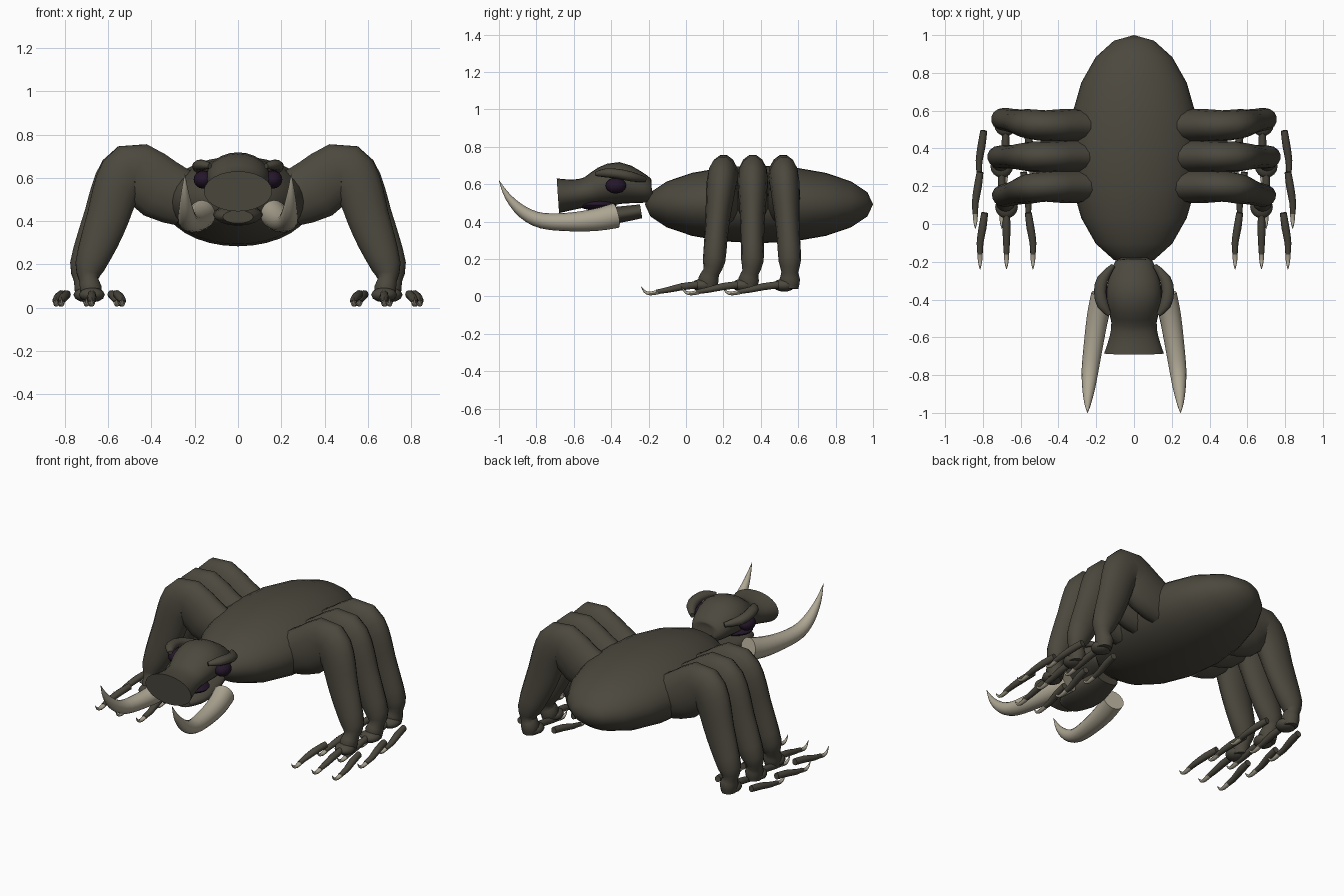
import bpy, bmesh, math
from mathutils import Vector, Matrix

if "Cube" in bpy.data.objects:
    bpy.data.objects.remove(bpy.data.objects["Cube"], do_unlink=True)


def material(name, rgb):
    m = bpy.data.materials.new(name)
    m.use_nodes = True
    m.diffuse_color = (*rgb, 1)
    m.node_tree.nodes["Principled BSDF"].inputs["Base Color"].default_value = (*rgb, 1)
    return m


HIDE = material("dark_hide", (0.072, 0.065, 0.048))
BONE = material("bone", (0.43, 0.39, 0.30))
EYE = material("dark_purple", (0.018, 0.008, 0.023))


def finish(name, bm, mat, angle=50):
    bmesh.ops.recalc_face_normals(bm, faces=bm.faces)
    me = bpy.data.meshes.new(name)
    bm.to_mesh(me)
    bm.free()
    me.materials.append(mat)
    ob = bpy.data.objects.new(name, me)
    bpy.context.collection.objects.link(ob)
    bpy.ops.object.select_all(action="DESELECT")
    ob.select_set(True)
    bpy.context.view_layer.objects.active = ob
    bpy.ops.object.shade_smooth_by_angle(angle=math.radians(angle))
    return ob


def ellipsoid(name, centre, radii, mat, segs=16, rings=10):
    """Sphere with its poles along y, scaled to the given radii."""
    bm = bmesh.new()
    bmesh.ops.create_uvsphere(bm, u_segments=segs, v_segments=rings, radius=1)
    mtx = (Matrix.Translation(centre) @ Matrix.Diagonal((*radii, 1))
           @ Matrix.Rotation(math.pi / 2, 4, "X"))
    bmesh.ops.transform(bm, matrix=mtx, verts=bm.verts)
    return finish(name, bm, mat)


def spline(pts, steps):
    """Catmull-Rom resampling of points that also carry radii."""
    out = []
    for i in range(len(pts) - 1):
        quad = [Vector(pts[min(max(i + k, 0), len(pts) - 1)]) for k in (-1, 0, 1, 2)]
        a, b, c, d = quad
        for s in range(steps):
            t = s / steps
            out.append(b + (c - a) * (t / 2) + (2 * a - 5 * b + 4 * c - d) * (t * t / 2)
                       + (3 * b - a - 3 * c + d) * (t ** 3 / 2))
    return out + [Vector(pts[-1])]


def tube(name, pts, mat, ref, side=1, segs=14, steps=2):
    """Loft of ellipses; each point is x, y, z, radius along ref, other radius."""
    pts = spline(pts, steps)
    path = [Vector((p[0] * side, p[1], p[2])) for p in pts]
    bm = bmesh.new()
    rings = []
    for i, p in enumerate(path):
        t = (path[min(i + 1, len(path) - 1)] - path[max(i - 1, 0)]).normalized()
        u = (Vector(ref) - t * t.dot(Vector(ref))).normalized()
        v = t.cross(u)
        ring = []
        for k in range(segs):
            a = math.tau * k / segs
            ring.append(bm.verts.new(p + u * (pts[i][3] * math.cos(a))
                                     + v * (pts[i][4] * math.sin(a))))
        rings.append(ring)
    for r0, r1 in zip(rings, rings[1:]):
        for k in range(segs):
            j = (k + 1) % segs
            bm.faces.new((r0[k], r0[j], r1[j], r1[k]))
    bm.faces.new(rings[0])
    bm.faces.new(rings[-1])
    return finish(name, bm, mat)


X, Y = (1, 0, 0), (0, 1, 0)

# Body, head with flared snout, and jaw
ellipsoid("body", (0, 0.39, 0.492), (0.345, 0.61, 0.208), HIDE, 32, 10)
tube("head", [(0, -0.18, 0.565, 0.07, 0.045), (0, -0.2, 0.565, 0.1, 0.065),
              (0, -0.27, 0.585, 0.13, 0.09), (0, -0.36, 0.605, 0.147, 0.113),
              (0, -0.44, 0.59, 0.14, 0.103), (0, -0.52, 0.56, 0.12, 0.08),
              (0, -0.6, 0.545, 0.13, 0.08), (0, -0.685, 0.538, 0.158, 0.093)],
     HIDE, X, segs=24)
tube("jaw", [(0, -0.24, 0.455, 0.08, 0.038), (0, -0.37, 0.435, 0.11, 0.045),
             (0, -0.48, 0.425, 0.11, 0.045), (0, -0.57, 0.42, 0.07, 0.03)],
     HIDE, X, segs=18)
ellipsoid("mouth", (0, -0.47, 0.488), (0.115, 0.1, 0.03), EYE)

# Leg stations: x, z, thickness in the leg plane, thickness along y, share of y shift
LEG = [(0.24, 0.50, 0.13, 0.088, 0), (0.36, 0.55, 0.148, 0.09, 0),
       (0.47, 0.633, 0.135, 0.082, 0), (0.53, 0.607, 0.12, 0.08, 0.2),
       (0.57, 0.52, 0.108, 0.074, 0.4), (0.60, 0.42, 0.1, 0.066, 0.6),
       (0.64, 0.31, 0.09, 0.062, 0.8), (0.685, 0.19, 0.07, 0.06, 1),
       (0.69, 0.13, 0.045, 0.045, 1.2), (0.68, 0.09, 0.052, 0.055, 1.4),
       (0.68, 0.04, 0.042, 0.045, 1.4)]
# Name, hip y, lower leg y, foot y, outward shift of the foot
LEGS = [("front", 0.2, 0.15, 0.12, 0), ("middle", 0.357, 0.355, 0.335, 0.025),
        ("rear", 0.52, 0.555, 0.555, 0.005)]

for side, label in ((1, "left"), (-1, "right")):
    # Tusk, eye and brow
    tube(label + "_tusk", [(0.165, -0.375, 0.432, 0.062, 0.067),
                           (0.19, -0.48, 0.41, 0.058, 0.06),
                           (0.212, -0.62, 0.398, 0.052, 0.05),
                           (0.232, -0.77, 0.405, 0.045, 0.042),
                           (0.24, -0.87, 0.45, 0.034, 0.033),
                           (0.245, -0.95, 0.53, 0.018, 0.018),
                           (0.246, -1.0, 0.62, 0.001, 0.001)], BONE, X, side, 16, 3)
    ellipsoid(label + "_eye", (0.16 * side, -0.375, 0.592), (0.045, 0.055, 0.042), EYE)
    tube(label + "_brow", [(0.11, -0.22, 0.625, 0.012, 0.015), (0.165, -0.29, 0.64, 0.03, 0.026),
                           (0.18, -0.36, 0.655, 0.032, 0.026), (0.165, -0.43, 0.66, 0.03, 0.024),
                           (0.13, -0.48, 0.655, 0.012, 0.012)], HIDE, X, side, 12)

    for name, hip, low, foot, out in LEGS:
        part = label + "_" + name
        # Thick arched leg down to the ankle
        path = []
        for x, z, r, ry, f in LEG:
            y = hip + (low - hip) * f if f <= 1 else low + (foot - low) * (f - 1) / 0.4
            path.append((x + out * min(f, 1), y, z, ry, r))
        tube(part + "_leg", path, HIDE, Y, side)
        cx = 0.675 + out
        ellipsoid(part + "_palm", (cx * side, foot - 0.03, 0.06), (0.06, 0.06, 0.035), HIDE, 12, 8)

        # Three long toes, each ending in an upturned claw
        for toe, s in (("inner", -1), ("centre", 0), ("outer", 1)):
            a, b = cx + 0.115 * s, cx + 0.14 * s
            y = foot - 0.06
            tube(part + "_" + toe + "_toe",
                 [(a, y, 0.062, 0.018, 0.02), (a + 0.012 * s, y - 0.08, 0.052, 0.021, 0.02),
                  (b, y - 0.16, 0.034, 0.018, 0.016), (b, y - 0.22, 0.024, 0.014, 0.012)],
                 HIDE, X, side, 10)
            tube(part + "_" + toe + "_claw",
                 [(b, y - 0.2, 0.026, 0.015, 0.013), (b, y - 0.25, 0.015, 0.012, 0.01),
                  (b, y - 0.28, 0.025, 0.007, 0.007), (b, y - 0.3, 0.052, 0.001, 0.001)],
                 BONE, X, side, 8)
